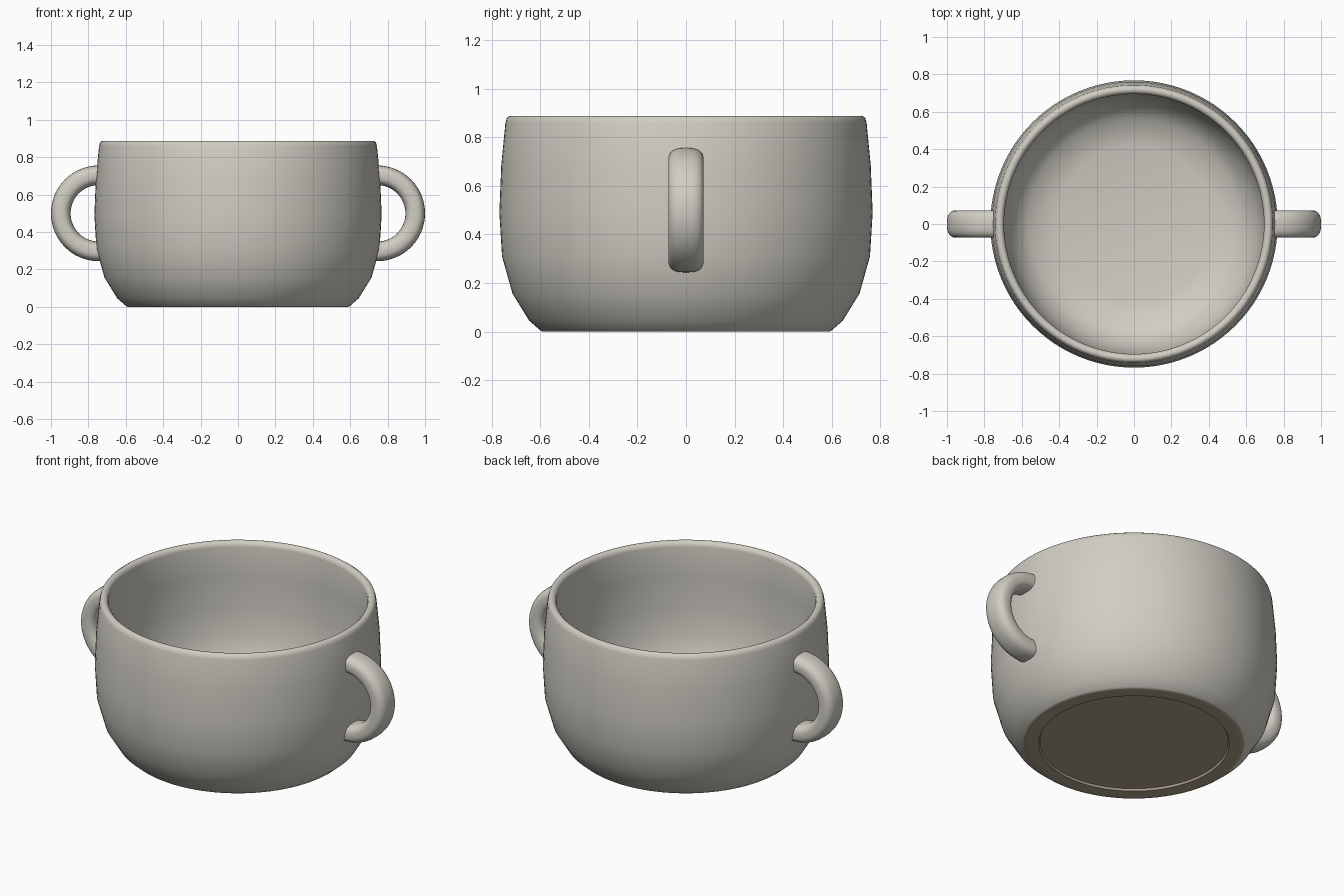
import bpy, bmesh, math
from mathutils import Matrix

cube = bpy.data.objects.get("Cube")
if cube:
    bpy.data.objects.remove(cube, do_unlink=True)


def material(name, rgb):
    mat = bpy.data.materials.new(name)
    mat.use_nodes = True
    mat.diffuse_color = (*rgb, 1)
    mat.node_tree.nodes["Principled BSDF"].inputs["Base Color"].default_value = (*rgb, 1)
    return mat


glaze = material("warm grey glaze", (0.63, 0.61, 0.545))
clay = material("bare brown clay", (0.43, 0.36, 0.26))


def finish(bm, name, mats, angle):
    """Turn a bmesh into a smooth shaded object."""
    mesh = bpy.data.meshes.new(name)
    bm.to_mesh(mesh)
    bm.free()
    for mat in mats:
        mesh.materials.append(mat)
    obj = bpy.data.objects.new(name, mesh)
    bpy.context.collection.objects.link(obj)
    bpy.ops.object.select_all(action='DESELECT')
    obj.select_set(True)
    bpy.context.view_layer.objects.active = obj
    bpy.ops.object.shade_smooth_by_angle(angle=math.radians(angle))
    return obj


# Bowl: one lathed profile (radius, height), from the underside centre
# up the outer wall, over the rim and down to the inside floor
profile = [(0, 0.012), (0.505, 0.012), (0.511, 0), (0.565, 0), (0.59, 0),
           (0.6, 0.006), (0.645, 0.045), (0.714, 0.157), (0.757, 0.31),
           (0.768, 0.49), (0.76, 0.685), (0.743, 0.86), (0.737, 0.88),
           (0.725, 0.888), (0.71, 0.886), (0.699, 0.876), (0.695, 0.86),
           (0.703, 0.68), (0.704, 0.49), (0.69, 0.33), (0.65, 0.195),
           (0.565, 0.1), (0.42, 0.065), (0, 0.06)]
bm = bmesh.new()
points = [bm.verts.new((r, 0, z)) for r, z in profile]
edges = [bm.edges.new(pair) for pair in zip(points, points[1:])]
bmesh.ops.spin(bm, geom=points + edges, axis=(0, 0, 1), cent=(0, 0, 0),
               angle=math.tau, steps=96)
bmesh.ops.remove_doubles(bm, verts=bm.verts, dist=0.0001)
bmesh.ops.recalc_face_normals(bm, faces=bm.faces)
# Underside and the small foot recess are left unglazed
for face in bm.faces:
    center = face.calc_center_median()
    if center.z < 0.02 and center.xy.length < 0.592:
        face.material_index = 1
finish(bm, "bowl", [glaze, clay], 42)


def soft(value):
    """Push a circle coordinate outward for a squarer, softer section."""
    return math.copysign(abs(value) ** 0.75, value)


# Handles: soft oval cross-section swept along a half ring
def handle(name, side):
    bm = bmesh.new()
    n = 32
    turns = [math.tau * i / n for i in range(n)]
    section = [(0.0525 * soft(math.cos(t)), 0.073 * soft(math.sin(t))) for t in turns]
    arc = [math.pi * (i / 32 - 0.5) for i in range(33)]
    path = [(0.724, arc[0])] + [(0.744, a) for a in arc] + [(0.724, arc[-1])]
    rings = []
    for cx, a in path:
        rings.append([bm.verts.new((cx + (0.2035 + r) * math.cos(a), y,
                                    0.5 + (0.2035 + r) * math.sin(a))) for r, y in section])
    for lower, upper in zip(rings, rings[1:]):
        for i in range(n):
            j = (i + 1) % n
            bm.faces.new((lower[i], lower[j], upper[j], upper[i]))
    for ring in (rings[0], rings[-1]):
        bm.faces.new(ring)
    if side < 0:
        bm.transform(Matrix.Rotation(math.pi, 4, 'Z'))
    bmesh.ops.recalc_face_normals(bm, faces=bm.faces)
    finish(bm, name, [glaze], 40)


handle("left_handle", 1)
handle("right_handle", -1)
